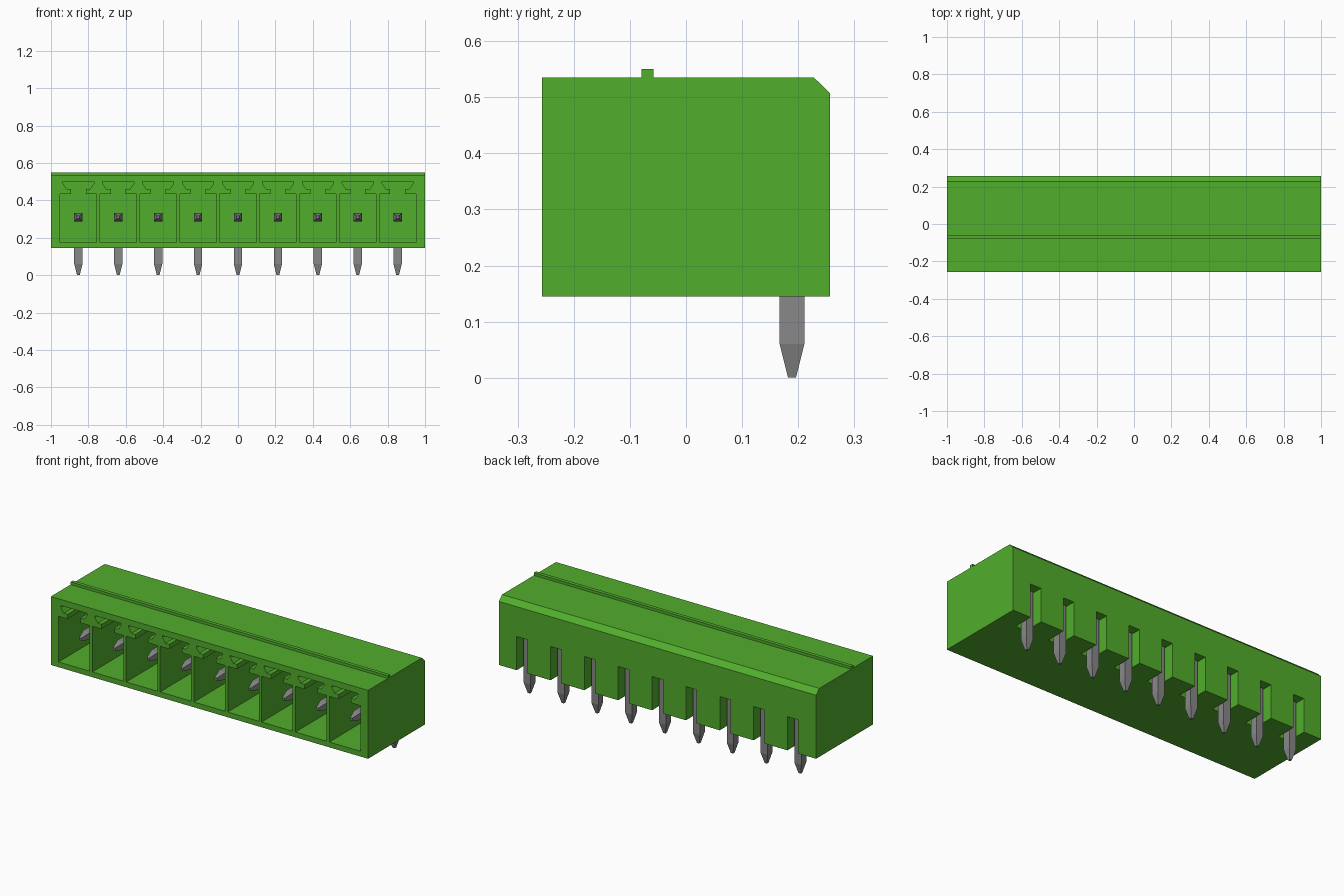
import bpy
import bmesh

if "Cube" in bpy.data.objects:
    bpy.data.objects.remove(bpy.data.objects["Cube"], do_unlink=True)

COUNT, PITCH = 9, 0.2134
CENTRES = [(i - (COUNT - 1) / 2) * PITCH for i in range(COUNT)]


def material(name, colour):
    m = bpy.data.materials.new(name)
    m.use_nodes = True
    m.diffuse_color = colour
    m.node_tree.nodes["Principled BSDF"].inputs["Base Color"].default_value = colour
    return m


green = material("green plastic", (0.084, 0.423, 0.026, 1))
grey = material("pin metal", (0.246, 0.246, 0.246, 1))


def make_object(name, bm, mat):
    bmesh.ops.recalc_face_normals(bm, faces=bm.faces)
    mesh = bpy.data.meshes.new(name)
    bm.to_mesh(mesh)
    bm.free()
    mesh.materials.append(mat)
    obj = bpy.data.objects.new(name, mesh)
    bpy.context.collection.objects.link(obj)
    return obj


def extrude(bm, points, offset):
    """Turn a closed outline into a prism."""
    face = bm.faces.new([bm.verts.new(p) for p in points])
    geom = bmesh.ops.extrude_face_region(bm, geom=[face])["geom"]
    verts = [g for g in geom if isinstance(g, bmesh.types.BMVert)]
    bmesh.ops.translate(bm, verts=verts, vec=offset)


def cut(target, cutter):
    cutter.hide_render = True
    mod = target.modifiers.new("cut", "BOOLEAN")
    mod.operation = "DIFFERENCE"
    mod.solver = "EXACT"
    mod.object = cutter
    bpy.context.view_layer.objects.active = target
    bpy.ops.object.modifier_apply(modifier=mod.name)
    bpy.data.objects.remove(cutter, do_unlink=True)


# Housing: side profile with top ridge and chamfered rear edge
profile = [(-0.257, 0.145), (0.257, 0.145), (0.257, 0.507), (0.228, 0.535),
           (-0.058, 0.535), (-0.058, 0.55), (-0.079, 0.55), (-0.079, 0.535),
           (-0.257, 0.535)]
bm = bmesh.new()
extrude(bm, [(-1, y, z) for y, z in profile], (2, 0, 0))
housing = make_object("housing", bm, green)

# Front sockets, each with a flared key slot above
half = [(0.098, 0.175), (0.098, 0.435), (0.04, 0.435), (0.04, 0.462),
        (0.064, 0.462), (0.083, 0.49), (0.083, 0.5)]
outline = half + [(-x, z) for x, z in reversed(half)]
bm = bmesh.new()
for cx in CENTRES:
    extrude(bm, [(cx + x, -0.3, z) for x, z in outline], (0, 0.39, 0))
cut(housing, make_object("socket_cutter", bm, green))

# Rear notches around the pin legs, open below and behind
bm = bmesh.new()
for cx in CENTRES:
    a, b = cx - 0.034, cx + 0.034
    extrude(bm, [(a, 0.14, 0.1), (b, 0.14, 0.1), (b, 0.14, 0.337), (a, 0.14, 0.337)],
            (0, 0.2, 0))
cut(housing, make_object("notch_cutter", bm, green))

# Bent square pins: rings of (y, z, half width, y spread, z spread)
PY, PZ, W, TIP = 0.189, 0.31, 0.022, 0.007
RINGS = [(-0.20, PZ, TIP, 0, TIP), (-0.14, PZ, W, 0, W), (PY, PZ, W, W, W),
         (PY, 0.06, W, W, 0), (PY, 0.0, TIP, TIP, 0)]
for i, cx in enumerate(CENTRES):
    bm = bmesh.new()
    rings = []
    for y, z, w, sy, sz in RINGS:
        rings.append([bm.verts.new((cx + u * w, y + v * sy, z + v * sz))
                      for u, v in ((-1, -1), (1, -1), (1, 1), (-1, 1))])
    for r, s in zip(rings, rings[1:]):
        for k in range(4):
            n = (k + 1) % 4
            bm.faces.new((r[k], r[n], s[n], s[k]))
    bm.faces.new(rings[0])
    bm.faces.new(rings[-1])
    make_object(f"pin_{i + 1}", bm, grey)
